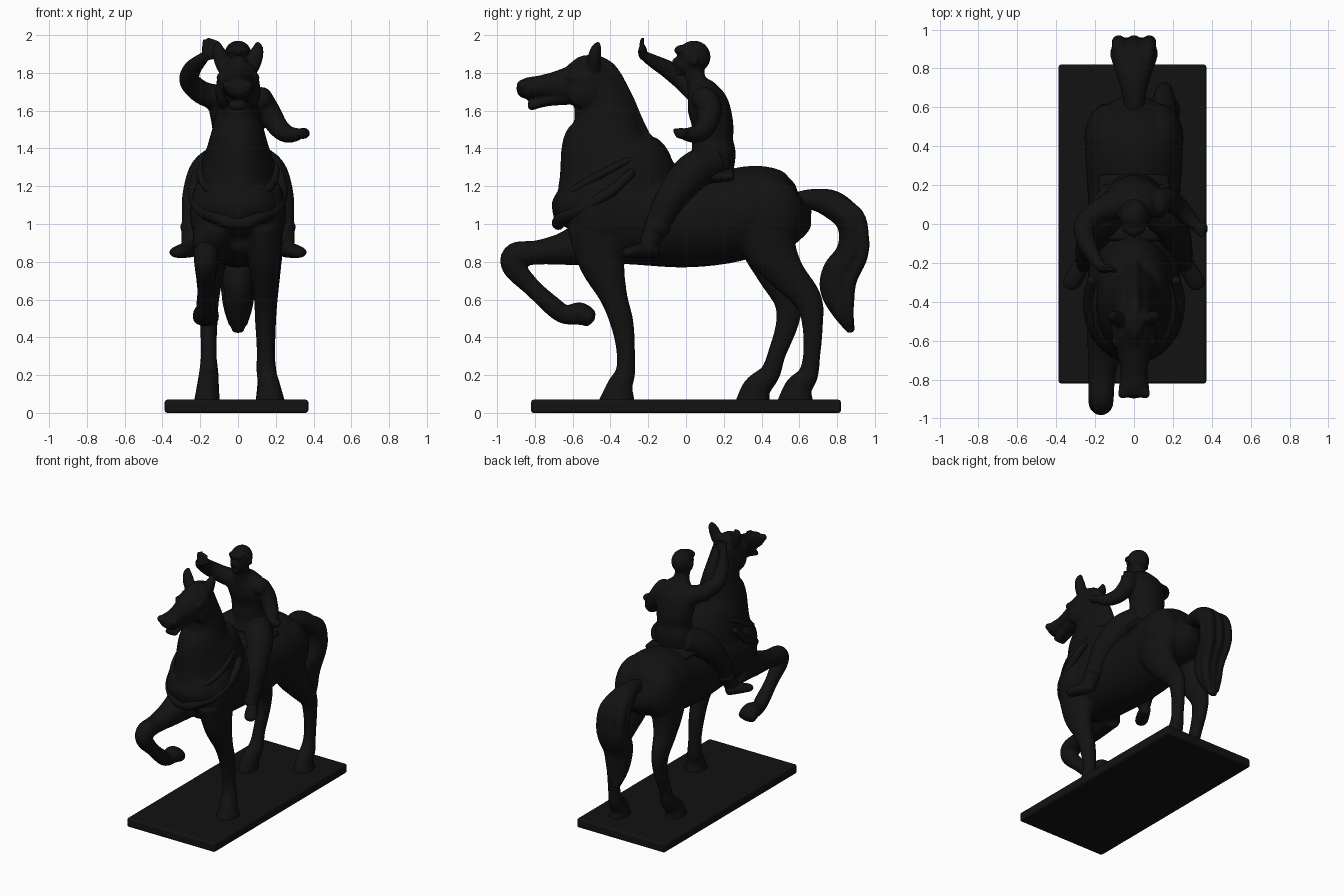
import bpy, bmesh, math
from mathutils import Vector, Matrix

black = bpy.data.materials.new("dark_bronze")
black.diffuse_color = (0.006, 0.006, 0.006, 1)


def spline(pts, steps=5):
    """Catmull-Rom through tuples of (x, y, z, half_width, half_depth)."""
    pts = [Vector(p if len(p) == 5 else (*p, p[3])) for p in pts]
    out = []
    for i in range(len(pts) - 1):
        p0, p1, p2 = pts[max(i - 1, 0)], pts[i], pts[i + 1]
        p3 = pts[min(i + 2, len(pts) - 1)]
        for k in range(steps):
            t = k / steps
            out.append(0.5 * (2 * p1 + (p2 - p0) * t + (2 * p0 - 5 * p1 + 4 * p2 - p3) * t * t
                              + (3 * p1 - p0 - 3 * p2 + p3) * t ** 3))
    return out + [pts[-1]]


def tube(bm, pts, sides=24, flip=False):
    """Closed organic limb with elliptical sections."""
    if flip:
        pts = [(-p[0], *p[1:]) for p in pts]
    path = spline(pts)
    pos = [Vector(p[:3]) for p in path]
    rings, n = [], len(path)
    for i, p in enumerate(path):
        t = (pos[min(i + 1, n - 1)] - pos[max(i - 1, 0)]).normalized()
        u = Vector((1, 0, 0)) - t * t.x
        u.normalize()
        v = t.cross(u)
        rings.append([bm.verts.new(pos[i] + u * p[3] * math.cos(a) + v * p[4] * math.sin(a))
                      for a in (2 * math.pi * k / sides for k in range(sides))])
    for r, s in zip(rings, rings[1:]):
        for k in range(sides):
            j = (k + 1) % sides
            bm.faces.new((r[k], r[j], s[j], s[k]))
    for r, i, j in ((rings[0], 0, 1), (rings[-1], -1, -2)):
        tip = bm.verts.new(pos[i] + (pos[i] - pos[j]).normalized() * 0.4 * min(path[i][3:]))
        for k in range(sides):
            bm.faces.new((r[k], r[(k + 1) % sides], tip))


def ball(bm, c, r):
    m = Matrix.Translation(c) @ Matrix.Diagonal((*r, 1))
    bmesh.ops.create_uvsphere(bm, u_segments=24, v_segments=14, radius=1, matrix=m)


def finish(bm, name, voxel, smooth):
    """Fuse the overlapping volumes into one sculpted skin."""
    bmesh.ops.recalc_face_normals(bm, faces=bm.faces)
    me = bpy.data.meshes.new(name)
    bm.to_mesh(me)
    bm.free()
    me.materials.append(black)
    ob = bpy.data.objects.new(name, me)
    bpy.context.collection.objects.link(ob)
    rm = ob.modifiers.new("fuse", 'REMESH')
    rm.mode, rm.voxel_size, rm.use_smooth_shade = 'VOXEL', voxel, True
    sm = ob.modifiers.new("soften", 'SMOOTH')
    sm.factor, sm.iterations = 0.5, smooth
    return ob


# Base plate
bpy.ops.mesh.primitive_cube_add(size=1, location=(-0.008, 0, 0.035))
base = bpy.context.object
base.name = "base_plate"
base.scale = (0.76, 1.64, 0.07)
bpy.ops.object.transform_apply(location=False, rotation=False, scale=True)
bev = base.modifiers.new("round", 'BEVEL')
bev.width, bev.segments = 0.014, 3
base.data.materials.append(black)
bpy.ops.object.shade_smooth_by_angle()

# Horse barrel, neck and head
h = bmesh.new()
tube(h, [(0, .635, 1.08, .08, .08), (0, .6, 1.07, .15, .14), (0, .52, 1.065, .22, .2),
         (0, .38, 1.075, .25, .235), (0, .2, 1.035, .24, .245), (0, 0, 1.02, .235, .25),
         (0, -.2, 1.03, .235, .25), (0, -.4, 1.06, .24, .26), (0, -.55, 1.08, .22, .2),
         (0, -.64, 1.06, .16, .12), (0, -.68, 1.04, .08, .06)], 32)
tube(h, [(0, -.34, 1.12, .22, .3), (0, -.38, 1.28, .2, .31), (0, -.425, 1.42, .16, .24),
         (0, -.425, 1.55, .125, .175), (0, -.455, 1.68, .1, .14), (0, -.48, 1.79, .085, .09),
         (0, -.5, 1.85, .06, .05)], 32)
tube(h, [(0, -.46, 1.77, .095, .1), (0, -.55, 1.745, .115, .12), (0, -.65, 1.735, .09, .088),
         (0, -.76, 1.727, .07, .062), (0, -.84, 1.718, .078, .058), (0, -.885, 1.72, .06, .04)])
tube(h, [(0, -.62, 1.68, .07, .05), (0, -.74, 1.65, .05, .028), (0, -.83, 1.622, .055, .024)])
# Mane ridge and forelock
tube(h, [(0, -.51, 1.87, .035), (0, -.41, 1.82, .04), (0, -.32, 1.68, .035),
         (0, -.25, 1.52, .035), (0, -.18, 1.4, .035), (0, -.06, 1.28, .03)])
tube(h, [(0, -.47, 1.86, .05, .03), (0, -.55, 1.86, .045, .03), (0, -.63, 1.81, .02, .02)])
for s in (1, -1):
    # Ears, eyes, nostrils, cheeks and muscle masses
    tube(h, [(s * .075, -.49, 1.82, .035), (s * .09, -.485, 1.88, .042, .036),
             (s * .105, -.475, 1.93, .03, .028), (s * .1, -.46, 1.965, .01)])
    ball(h, (s * .09, -.6, 1.775), (.026, .035, .026))
    ball(h, (s * .058, -.87, 1.735), (.026, .03, .026))
    ball(h, (s * .075, -.54, 1.7), (.045, .085, .09))
    ball(h, (s * .13, -.45, 1.06), (.125, .17, .22))
    ball(h, (s * .13, .44, 1.05), (.125, .18, .21))

# Standing foreleg
tube(h, [(.13, -.46, .98, .11, .17), (.14, -.445, .8, .085, .125), (.145, -.385, .62, .062, .075),
         (.145, -.34, .48, .055, .062), (.145, -.32, .34, .046, .05), (.15, -.32, .22, .052, .052),
         (.165, -.35, .14, .06, .07), (.17, -.365, .05, .082, .1)])
# Raised foreleg
tube(h, [(-.13, -.45, .93, .11, .16), (-.15, -.62, .875, .09, .095), (-.165, -.78, .85, .07, .065),
         (-.17, -.9, .835, .066, .068), (-.17, -.91, .77, .06, .062), (-.17, -.81, .66, .046, .048),
         (-.17, -.7, .56, .052, .052), (-.17, -.64, .52, .05, .05), (-.17, -.56, .525, .068, .06),
         (-.17, -.5, .495, .07, .045)])
# Hind legs
tube(h, [(.13, .42, 1.05, .12, .19), (.14, .445, .88, .1, .145), (.15, .53, .74, .075, .1),
         (.155, .645, .6, .055, .075), (.155, .67, .47, .046, .056), (.155, .665, .3, .042, .046),
         (.155, .645, .2, .052, .055), (.16, .595, .13, .06, .075), (.165, .58, .05, .075, .1)])
tube(h, [(-.13, .41, 1.05, .12, .19), (-.14, .43, .88, .1, .14), (-.15, .475, .74, .075, .1),
         (-.155, .54, .6, .055, .078), (-.155, .535, .47, .046, .06), (-.155, .48, .31, .042, .048),
         (-.155, .445, .21, .052, .055), (-.16, .375, .13, .06, .075), (-.165, .355, .05, .07, .095)])
finish(h, "horse", .011, 4)

# Tail with separate locks
t = bmesh.new()
tube(t, [(0, .56, 1.11, .05, .05), (0, .66, 1.13, .06, .055), (0, .77, 1.105, .09, .075),
         (0, .86, 1.03, .12, .075), (0, .885, .93, .12, .075), (0, .87, .83, .11, .085),
         (0, .815, .74, .09, .095), (0, .8, .65, .075, .09), (0, .83, .54, .065, .06),
         (0, .875, .43, .03, .02)])
for s in (1, 0, -1):
    tube(t, [(s * .05, .78, 1.13, .03), (s * .07, .9, 1.05, .04), (s * .08, .935, .92, .035),
             (s * .07, .925, .82, .035), (s * .06, .87, .7, .035), (s * .05, .86, .57, .03),
             (s * .03, .87, .47, .02)])
finish(t, "horse_tail", .01, 3)

# Breast collar straps and saddle
b = bmesh.new()
for pts in ([(.215, -.28, 1.28, .025), (.235, -.4, 1.17, .03), (.2, -.55, 1.08, .034), (.1, -.655, 1.03, .036)],
            [(.17, -.3, 1.34, .02), (.2, -.42, 1.28, .022), (.17, -.56, 1.2, .024), (.09, -.65, 1.14, .026)]):
    mid = (0, pts[-1][1] - .022, pts[-1][2] - .03, pts[-1][3])
    tube(b, pts + [mid] + [(-p[0], *p[1:]) for p in reversed(pts)], 14)
tube(b, [(0, .25, 1.25, .18, .05), (0, .1, 1.25, .19, .055), (0, -.08, 1.25, .16, .06)])
finish(b, "breast_collar_and_saddle", .01, 3)

# Rider torso and head
r = bmesh.new()
tube(r, [(0, .13, 1.29, .15, .12), (0, .145, 1.37, .145, .118), (0, .14, 1.44, .13, .11),
         (0, .14, 1.53, .14, .11), (0, .115, 1.63, .155, .11), (0, .085, 1.7, .125, .085),
         (0, .055, 1.755, .06, .055), (0, .04, 1.82, .055, .055)], 32)
ball(r, (0, .042, 1.885), (.076, .088, .086))
ball(r, (0, .01, 1.845), (.056, .066, .062))
ball(r, (0, -.056, 1.862), (.014, .018, .02))
ball(r, (0, -.035, 1.805), (.026, .022, .02))
ball(r, (0, -.02, 1.92), (.06, .042, .028))
for s in (1, -1):
    ball(r, (s * .075, .045, 1.865), (.012, .02, .026))
    ball(r, (s * .125, .1, 1.66), (.06, .07, .065))
# Lowered arm and hand
tube(r, [(.12, .11, 1.66, .066), (.165, .125, 1.59, .062), (.215, .1, 1.51, .054),
         (.265, .05, 1.475, .046), (.32, -.01, 1.475, .032)], 18)
ball(r, (.345, -.025, 1.48), (.036, .036, .03))
tube(r, [(.34, -.03, 1.49, .015), (.35, -.065, 1.495, .012)], 10)
# Raised arm and open hand
tube(r, [(-.11, .09, 1.67, .068), (-.19, .06, 1.695, .062), (-.255, -.01, 1.755, .055),
         (-.245, -.09, 1.815, .048), (-.205, -.17, 1.86, .036), (-.17, -.22, 1.89, .026)], 18)
ball(r, (-.15, -.23, 1.91), (.042, .024, .042))
for i in range(4):
    x = -.18 + i * .022
    tube(r, [(x, -.23, 1.92, .013), (x + .002, -.235, 1.955, .012),
             (x + .005, -.228, 1.985 - .008 * abs(i - 1), .01)], 10)
tube(r, [(-.13, -.23, 1.9, .014), (-.09, -.245, 1.925, .011)], 10)
# Legs and boots
for f in (False, True):
    tube(r, [(.08, .14, 1.33, .1), (.16, .03, 1.27, .1), (.21, -.07, 1.15, .085),
             (.23, -.14, 1.02, .068), (.25, -.2, .89, .05)], 20, f)
    tube(r, [(.245, -.16, .86, .036), (.28, -.23, .86, .045, .04), (.32, -.3, .85, .046, .03),
             (.335, -.33, .845, .03, .02)], 18, f)
    tube(r, [(.235, -.15, .99, .072, .07), (.237, -.16, .96, .066, .064)], 18, f)
finish(r, "rider", .008, 2)
